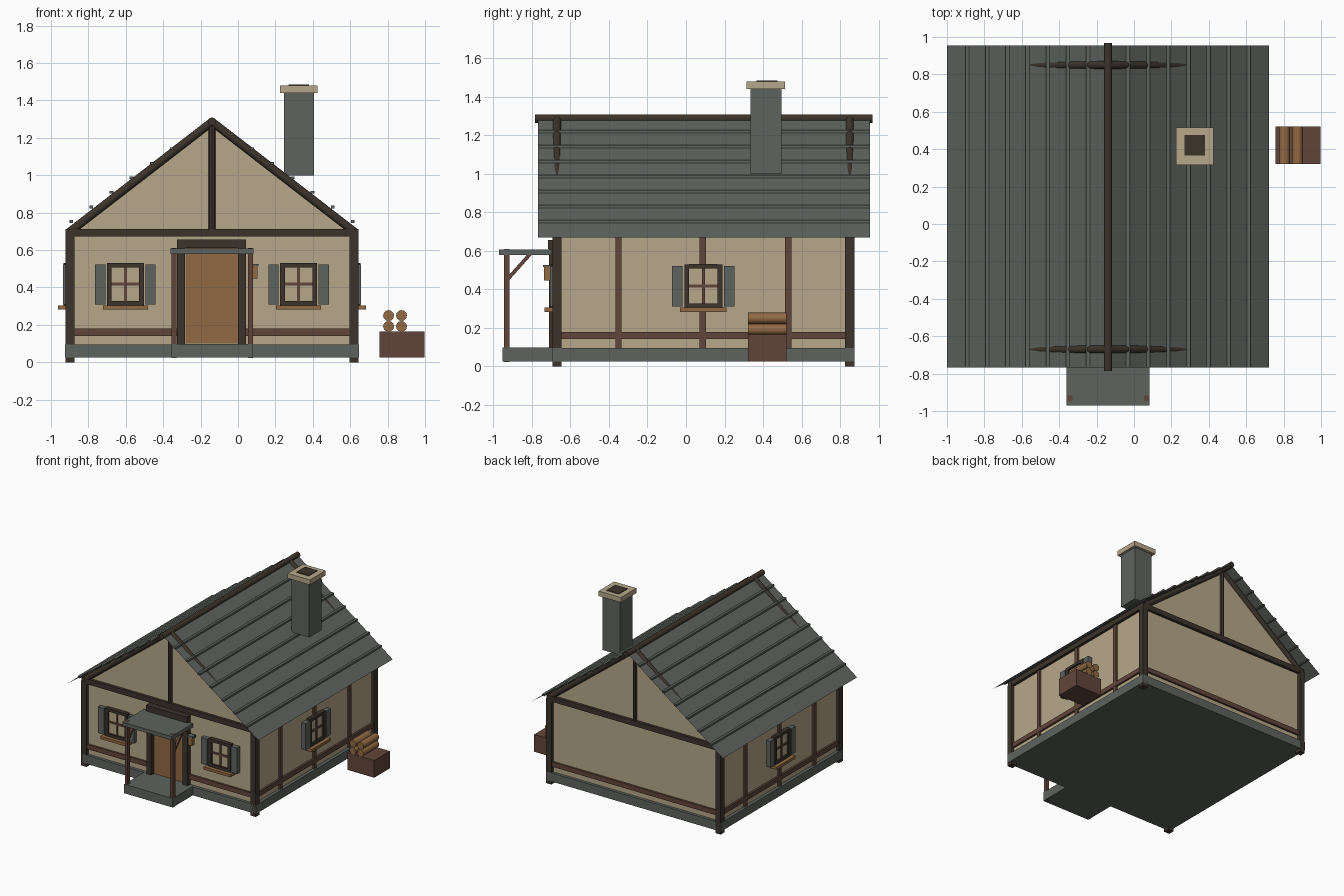
import bpy, math
from mathutils import Matrix, Vector

if "Cube" in bpy.data.objects:
    bpy.data.objects.remove(bpy.data.objects["Cube"])


def material(name, r, g, b):
    lin = lambda c: ((c / 255 + 0.055) / 1.055) ** 2.4
    m = bpy.data.materials.new(name)
    m.diffuse_color = (lin(r), lin(g), lin(b), 1)
    m.use_nodes = True
    m.node_tree.nodes["Principled BSDF"].inputs["Base Color"].default_value = m.diffuse_color
    return m


CREAM = material("cream plaster", 182, 167, 138)
GREY = material("slate grey", 94, 99, 94)
DARK = material("dark timber", 60, 52, 43)
BROWN = material("red brown timber", 97, 69, 58)
WOOD = material("light wood", 146, 106, 68)

# House frame: local origin at the plan centre, walls W away from it
HOUSE = Matrix.Translation((-0.139, 0.09, 0))
W = 0.76


def side(k):
    """Frame of a wall: 0 front, 1 right, 2 back, 3 left."""
    return HOUSE @ Matrix.Rotation(k * math.pi / 2, 4, 'Z')


def mesh(name, verts, faces, mat, frame=Matrix()):
    me = bpy.data.meshes.new(name)
    me.from_pydata([frame @ Vector(v) for v in verts], [], faces)
    me.materials.append(mat)
    ob = bpy.data.objects.new(name, me)
    bpy.context.collection.objects.link(ob)
    return ob


def box(name, mat, x, y, z, frame=Matrix()):
    """Box from (min, max) pairs."""
    v = [(a, b, c) for a in x for b in y for c in z]
    f = [(0, 1, 3, 2), (4, 6, 7, 5), (0, 4, 5, 1),
         (2, 3, 7, 6), (0, 2, 6, 4), (1, 5, 7, 3)]
    return mesh(name, v, f, mat, frame)


def pole(name, mat, a, b, r, n=12, frame=Matrix()):
    """Round pole between two points."""
    a, b = frame @ Vector(a), frame @ Vector(b)
    d = b - a
    bpy.ops.mesh.primitive_cylinder_add(vertices=n, radius=r, depth=d.length,
                                        location=(a + b) / 2,
                                        rotation=d.to_track_quat('Z', 'Y').to_euler())
    ob = bpy.context.object
    ob.name = name
    ob.data.materials.append(mat)
    bpy.ops.object.shade_smooth_by_angle(angle=math.radians(40))
    return ob


def window(frame, u):
    """Shuttered window at u along a wall."""
    f = frame @ Matrix.Translation((u, -W, 0))
    box("window_pane", CREAM, (-0.09, 0.09), (-0.018, 0), (0.32, 0.52), f)
    for s in (-1, 1):
        box("window_jamb", DARK, sorted((s * 0.074, s * 0.099)), (-0.034, 0), (0.305, 0.53), f)
        box("shutter", GREY, sorted((s * 0.107, s * 0.162)), (-0.036, 0), (0.31, 0.522), f)
    for z in (0.305, 0.508):
        box("window_rail", DARK, (-0.074, 0.074), (-0.034, 0), (z, z + 0.023), f)
    box("window_mullion", BROWN, (-0.008, 0.008), (-0.026, 0), (0.328, 0.508), f)
    box("window_transom", BROWN, (-0.074, 0.074), (-0.025, 0), (0.41, 0.426), f)
    box("window_sill", WOOD, (-0.12, 0.12), (-0.064, 0), (0.283, 0.305), f)


# Foundation and walls with gables
box("foundation", GREY, (-0.786, 0.786), (-0.784, 0.784), (0.025, 0.095), HOUSE)
outline = [(-W, 0.09), (W, 0.09), (W, 0.69), (0, 1.275), (-W, 0.69)]
wall_verts = [(x, y, z) for y in (-W, W) for x, z in outline]
wall_faces = [(0, 1, 2, 3, 4), (9, 8, 7, 6, 5)]
wall_faces += [(i, i + 5, (i + 1) % 5 + 5, (i + 1) % 5) for i in range(5)]
mesh("walls", wall_verts, wall_faces, CREAM, HOUSE)

# Timber frame around the four walls
for k in range(4):
    f = side(k)
    box("corner_post", DARK, (W - 0.024, W + 0.024), (-W - 0.024, -W + 0.024), (0, 0.69), f)
    box("top_beam", DARK, (-W - 0.02, W + 0.02), (-W - 0.022, -W + 0.022), (0.672, 0.714), f)
    spans = [(-W, -0.18), (0.18, W)] if k == 0 else [(-W, W)]
    for span in spans:
        box("bottom_rail", BROWN, span, (-W - 0.016, -W), (0.142, 0.18), f)
    if k % 2:
        for u in (-0.441, -0.003, 0.441):
            box("wall_stud", BROWN, (u - 0.016, u + 0.016), (-W - 0.014, -W), (0.09, 0.68), f)
        window(f, 0)
    else:
        # Gable timbers
        pole("king_post", DARK, (0, -W, 0.7), (0, -W, 1.28), 0.018, 8, f)
        for s in (-1, 1):
            pole("rafter", DARK, (s * 0.765, -W, 0.695), (0, -W, 1.286), 0.022, 12, f)
for u in (-0.4635, 0.4635):
    window(side(0), u)

# Thin roof sheets with battens along their length
RUN, EAVE, RIDGE = 0.86, 0.67, 1.292
for s in (-1, 1):
    mesh("roof_sheet", [(s * RUN, -0.858, EAVE), (s * RUN, 0.865, EAVE),
                        (0, 0.865, RIDGE), (0, -0.858, RIDGE)],
         [(0, 1, 2, 3) if s > 0 else (3, 2, 1, 0)], GREY, HOUSE)
    for i in range(1, 8):
        x, z = s * RUN * (1 - i / 8), EAVE + (RIDGE - EAVE) * i / 8
        box("roof_batten", GREY, (x - 0.01, x + 0.01), (-0.858, 0.865), (z - 0.002, z + 0.012), HOUSE)
pole("ridge_pole", DARK, (0, -0.875, 1.287), (0, 0.878, 1.287), 0.022, 12, HOUSE)

# Chimney
box("chimney", GREY, (0.245, 0.405), (0.335, 0.495), (1.0, 1.44))
box("chimney_cap", CREAM, (0.225, 0.425), (0.315, 0.515), (1.44, 1.48))
box("chimney_flue", DARK, (0.27, 0.38), (0.365, 0.475), (1.44, 1.485))

# Door with frame
box("door", WOOD, (-0.28, 0.0), (-0.678, -0.66), (0.1, 0.61))
for x in (-0.325, 0.0):
    box("door_post", DARK, (x, x + 0.042), (-0.71, -0.66), (0.095, 0.655))
box("door_lintel", DARK, (-0.325, 0.042), (-0.716, -0.66), (0.61, 0.657))

# Porch
box("porch_floor", GREY, (-0.355, 0.08), (-0.953, -0.69), (0.025, 0.098))
box("porch_roof", GREY, (-0.36, 0.082), (-0.97, -0.695), (0.578, 0.608))
for x in (-0.342, 0.066):
    box("porch_post", BROWN, (x - 0.013, x + 0.013), (-0.945, -0.917), (0.022, 0.61))
    brace = [(x + dx, y, z) for dx in (-0.009, 0.009)
             for y, z in ((-0.925, 0.44), (-0.925, 0.468), (-0.825, 0.58), (-0.8, 0.58))]
    mesh("porch_brace", brace, [(0, 1, 2, 3), (7, 6, 5, 4), (0, 4, 5, 1),
                                (1, 5, 6, 2), (2, 6, 7, 3), (3, 7, 4, 0)], BROWN)

# Lantern beside the door
box("lantern", WOOD, (0.065, 0.103), (-0.737, -0.705), (0.447, 0.515))
box("lantern_cap", GREY, (0.06, 0.11), (-0.742, -0.7), (0.515, 0.526))
box("lantern_bracket", DARK, (0.078, 0.09), (-0.71, -0.66), (0.49, 0.51))

# Firewood crate and logs
box("firewood_crate", BROWN, (0.757, 0.998), (0.322, 0.522), (0.025, 0.165))
for x in (0.805, 0.874):
    for z in (0.192, 0.25):
        pole("log", WOOD, (x, 0.322, z), (x, 0.522, z), 0.029, 12)
